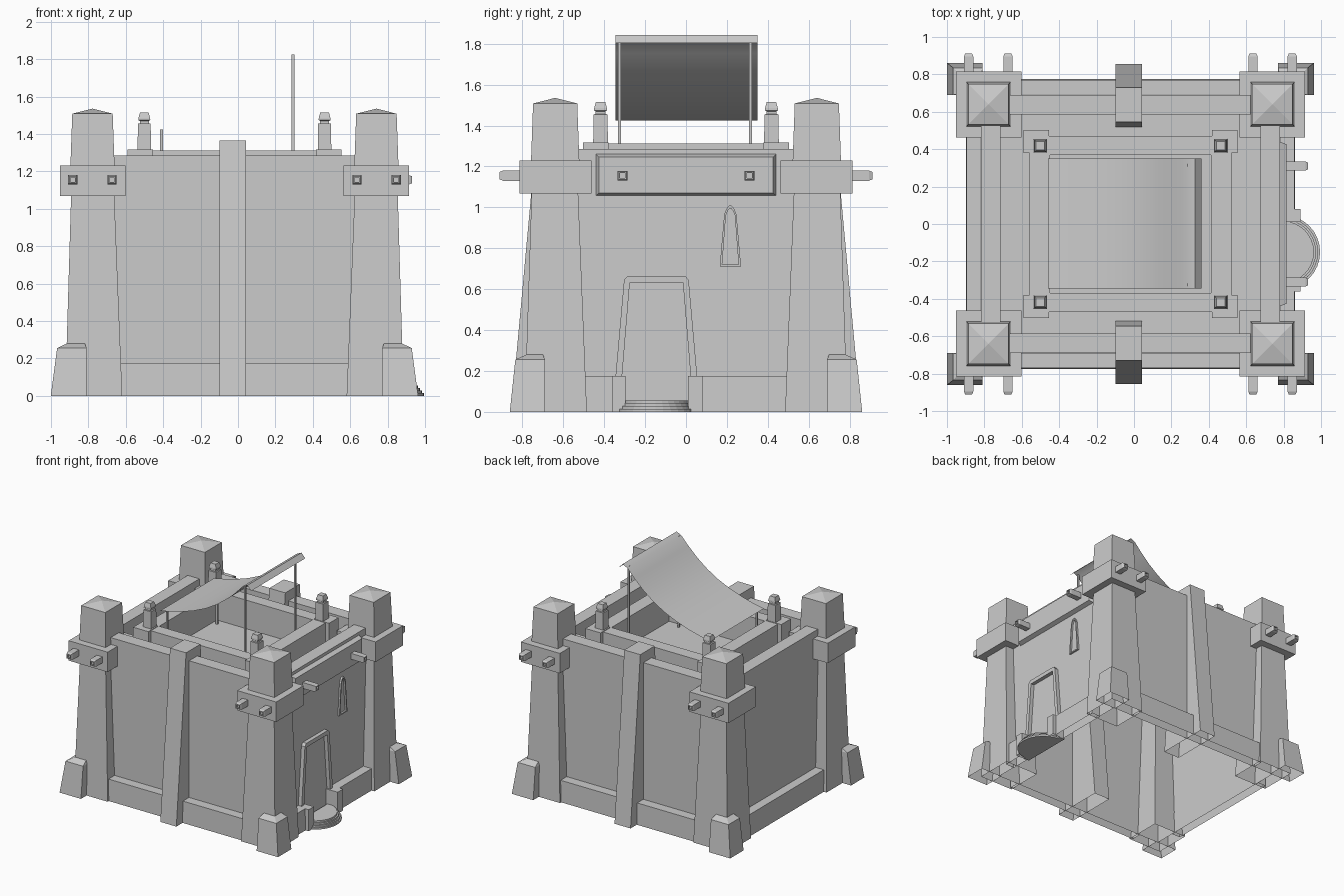
import bpy, bmesh, math

if "Cube" in bpy.data.objects:
    bpy.data.objects.remove(bpy.data.objects["Cube"])

CX = -0.019  # building axis sits slightly left because the doorstep sticks out


def loft(name, rings, cap_end=True, cap_start=False):
    """Skin matching closed loops of points, optionally capping the ends."""
    bm = bmesh.new()
    vs = [[bm.verts.new((x + CX, y, z)) for x, y, z in r] for r in rings]
    n = len(rings[0])
    for a, b in zip(vs, vs[1:]):
        for i in range(n):
            j = (i + 1) % n
            bm.faces.new((a[i], a[j], b[j], b[i]))
    if cap_end:
        bm.faces.new(vs[-1])
    if cap_start:
        bm.faces.new(vs[0][::-1])
    bmesh.ops.recalc_face_normals(bm, faces=bm.faces)
    me = bpy.data.meshes.new(name)
    bm.to_mesh(me)
    bm.free()
    ob = bpy.data.objects.new(name, me)
    bpy.context.collection.objects.link(ob)
    return ob


def rect(x0, x1, y0, y1, z):
    return [(x0, y0, z), (x1, y0, z), (x1, y1, z), (x0, y1, z)]


def square(x, y, h, z):
    return rect(x - h, x + h, y - h, y + h, z)


def box(name, x0, x1, y0, y1, z0, z1, bottom=True):
    return loft(name, [rect(x0, x1, y0, y1, z0), rect(x0, x1, y0, y1, z1)], True, bottom)


FLOOR = 1.08
WALL_X = 0.803

# Walls, parapet and sunken roof terrace (open underneath)
loft("walls_and_terrace", [rect(-.803, .803, -.692, .692, 0), rect(-.80, .80, -.69, .69, 1.285),
                           rect(-.695, .695, -.585, .585, 1.285), rect(-.695, .695, -.585, .585, FLOOR)])

# Corner towers: column, block, post with pyramid top, foot and beam ends
for sx in (-1, 1):
    for sy in (-1, 1):
        loft("corner_column", [rect(sx * .60, sx * .905, sy * .485, sy * .79, 0),
                               rect(sx * .643, sx * .873, sy * .528, sy * .755, 1.08)], False)
        box("corner_block", sx * .583, sx * .933, sy * .463, sy * .815, 1.068, 1.23)
        px, py = sx * .759, sy * .64
        loft("corner_post", [square(px, py, .118, 1.23), square(px, py, .108, 1.508),
                             square(px, py, .002, 1.535)])
        loft("corner_foot", [rect(sx * .79, sx * .982, sy * .69, sy * .862, 0),
                             rect(sx * .79, sx * .948, sy * .69, sy * .835, .255),
                             rect(sx * .80, sx * .895, sy * .70, sy * .78, .28)], True)
        for bx in (.655, .865):
            def end(y, h):
                return [(sx * bx + a * h, sy * y, 1.155 + b * h)
                        for a, b in ((-1, -1), (1, -1), (1, 1), (-1, 1))]
            loft("beam_end", [end(.78, .025), end(.895, .025), end(.912, .018), end(.912, .012),
                              end(.90, .012)])

# Plinth strips between the towers, broken by the doorway on the right
for sy in (-1, 1):
    loft("plinth", [rect(-.62, .62, sy * .69, sy * .775, 0), rect(-.62, .62, sy * .69, sy * .77, .175)], True)
for s, y0, y1 in ((-1, -.52, .52), (1, -.52, -.36), (1, .075, .52)):
    loft("plinth", [rect(s * .80, s * .88, y0, y1, 0), rect(s * .80, s * .876, y0, y1, .175)])

# Tapered buttresses in the middle of front and back
for sy in (-1, 1):
    loft("buttress", [rect(-.081, .063, sy * .42, sy * .855, 0),
                      rect(-.081, .063, sy * .545, sy * .73, 1.365)])

# Curb around the roof opening, with pads and small finials at the corners
loft("roof_curb", [rect(-.54, .54, -.47, .47, FLOOR), rect(-.54, .54, -.47, .47, 1.312),
                   rect(-.43, .43, -.37, .37, 1.312), rect(-.43, .43, -.37, .37, FLOOR)], False)
for sx in (-1, 1):
    for sy in (-1, 1):
        box("curb_pad", sx * .435, sx * .572, sy * .38, sy * .503, FLOOR, 1.317)
        loft("finial", [square(sx * .482, sy * .418, h, z) for h, z in
                        ((.036, 1.315), (.034, 1.455), (.024, 1.456), (.024, 1.47),
                         (.032, 1.474), (.031, 1.486), (.023, 1.515))])

# Lintel panel and spouts on the right wall
loft("lintel_panel", [[(x, sy * (.44 - i), z + sz * i) for sy, z, sz in
                       ((-1, 1.057, 1), (1, 1.057, 1), (1, 1.26, -1), (-1, 1.26, -1))]
                      for x, i in ((.79, 0), (.80, 0), (.835, .014))])
for y in (-.31, .31):
    loft("wall_spout", [[(x, y + a * h, 1.155 + b * h) for a, b in ((-1, -1), (1, -1), (1, 1), (-1, 1))]
                        for x, h in ((.79, .024), (.935, .024), (.95, .018), (.95, .012), (.935, .012))])


# Raised frames around door and window
def frame(name, yc, outer, inner, depth):
    def ring(half, off):
        pts = [(y, z) for y, z in half] + [(-y, z) for y, z in reversed(half)]
        return [(WALL_X + off, yc + y, z) for y, z in pts]
    loft(name, [ring(outer, -.02), ring(outer, depth), ring(inner, depth), ring(inner, -.02)], False)


frame("door_frame", -.145, [(.215, 0), (.158, .645), (.14, .665)],
      [(.182, 0), (.131, .62), (.129, .632)], .03)
frame("window_frame", .217, [(.052, .71), (.03, .965), (.018, .995), (.004, 1.01)],
      [(.04, .72), (.022, .96), (.013, .983), (.003, .995)], .012)

# Stone blocks beside the door
for y0, y1 in ((-.362, -.295), (.01, .08)):
    box("door_side_block", .80, .908, y0, y1, 0, .175, False)

# Rounded doorstep in thin layers
for k in range(4):
    r = .198 - .011 * k
    arc = [(.816 + r * math.cos(t), -.15 + r * math.sin(t))
           for t in (math.pi * (i / 16 - .5) for i in range(17))]
    z0, z1 = .014 * k, .014 * (k + 1)
    loft("doorstep", [[(x, y, z) for x, y in arc] for z in (z0, z1)], True, k == 0)

# Canopy poles
for x, top in ((-.39, 1.425), (.313, 1.825)):
    for y in (-.325, .315):
        box("canopy_pole", x - .007, x + .007, y - .007, y + .007, FLOOR, top)

# Sagging cloth sheet with a drooping lip
curve = [(-.44, 1.425), (-.35, 1.443), (-.25, 1.468), (-.14, 1.505), (-.03, 1.553), (.07, 1.612),
         (.16, 1.68), (.24, 1.755), (.30, 1.82), (.345, 1.842), (.379, 1.805)]
me = bpy.data.meshes.new("canopy_cloth")
verts = [(x + CX, y, z) for x, z in curve for y in (-.345, .35)]
me.from_pydata(verts, [], [(2 * i, 2 * i + 2, 2 * i + 3, 2 * i + 1) for i in range(len(curve) - 1)])
cloth = bpy.data.objects.new("canopy_cloth", me)
bpy.context.collection.objects.link(cloth)
bpy.context.view_layer.objects.active = cloth
cloth.select_set(True)
bpy.ops.object.shade_smooth_by_angle(angle=math.radians(35))
